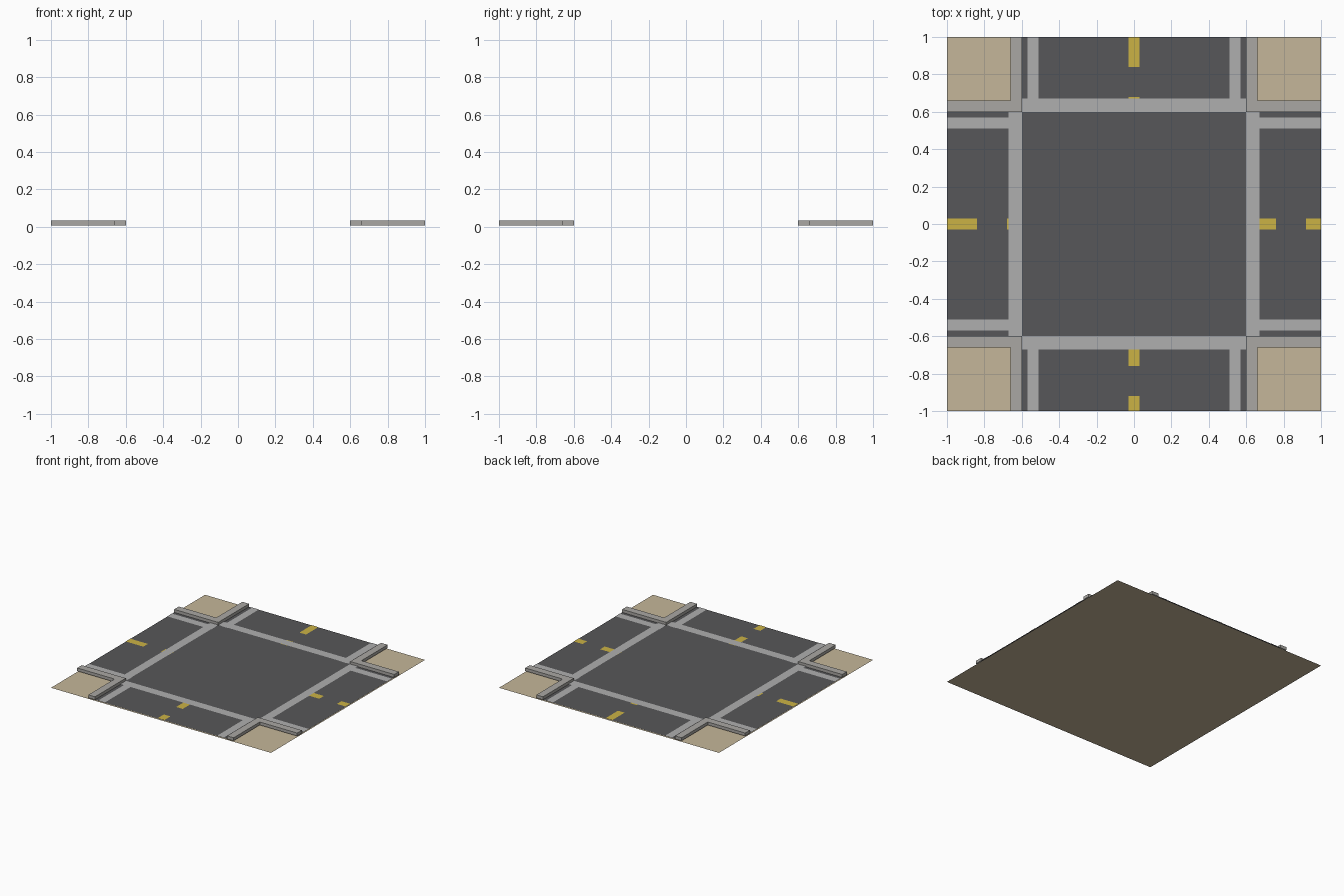
import bpy, bmesh
from mathutils import Matrix
from math import pi

if "Cube" in bpy.data.objects:
    bpy.data.objects.remove(bpy.data.objects["Cube"])


def material(name, rgb):
    m = bpy.data.materials.new(name)
    m.diffuse_color = (*rgb, 1)
    m.use_nodes = True
    m.node_tree.nodes["Principled BSDF"].inputs["Base Color"].default_value = m.diffuse_color
    return m


SAND = material("sand", (0.56, 0.47, 0.32))
ASPHALT = material("asphalt", (0.095, 0.095, 0.10))
PAINT = material("grey_paint", (0.43, 0.43, 0.43))
YELLOW = material("yellow_paint", (0.60, 0.45, 0.06))
CONCRETE = material("concrete", (0.40, 0.39, 0.37))


def rect(x0, x1, y0, y1):
    return [(x0, y0), (x1, y0), (x1, y1), (x0, y1)]


def build(name, outlines, z, mat, turn=0, height=0):
    """Flat outlines at height z, optionally extruded up, turned by quarter turns."""
    bm = bmesh.new()
    for pts in outlines:
        face = bm.faces.new([bm.verts.new((x, y, z)) for x, y in pts])
        if height:
            bottom = face.copy()
            bottom.normal_flip()
            ext = bmesh.ops.extrude_face_region(bm, geom=[face])["geom"]
            tops = [g for g in ext if isinstance(g, bmesh.types.BMVert)]
            bmesh.ops.translate(bm, verts=tops, vec=(0, 0, height))
            bmesh.ops.remove_doubles(bm, verts=bm.verts[:], dist=1e-5)
            bmesh.ops.recalc_face_normals(bm, faces=bm.faces[:])
    bm.transform(Matrix.Rotation(turn * pi / 2, 4, 'Z'))
    me = bpy.data.meshes.new(name)
    bm.to_mesh(me)
    bm.free()
    me.materials.append(mat)
    ob = bpy.data.objects.new(name, me)
    bpy.context.collection.objects.link(ob)
    return ob


HALF = 0.60                      # half width of each road
ROAD_Z, LINE_Z, STOP_Z = 0.008, 0.010, 0.012

# Ground sheet and the middle of the crossing
build("ground", [rect(-1, 1, -1, 1)], 0, SAND)
build("junction", [rect(-HALF, HALF, -HALF, HALF)], ROAD_Z, ASPHALT)

# Centre dashes: two arms carry one phase of the dash pattern, two the other
far_dashes = [rect(-0.03, 0.03, HALF, 0.68), rect(-0.03, 0.03, 0.84, 1)]
near_dashes = [rect(-0.03, 0.03, HALF, 0.76), rect(-0.03, 0.03, 0.92, 1)]

# Corner kerb outline, an L shape
kerb = [(0.60, 0.60), (1, 0.60), (1, 0.66), (0.66, 0.66), (0.66, 1), (0.60, 1)]

# Four arms, starting at the back and turning anticlockwise
for i, arm in enumerate(["back", "left", "front", "right"]):
    build(f"road_{arm}", [rect(-HALF, HALF, HALF, 1)], ROAD_Z, ASPHALT, i)
    build(f"edge_lines_{arm}",
          [rect(-0.57, -0.51, HALF, 1), rect(0.51, 0.57, HALF, 1)], LINE_Z, PAINT, i)
    build(f"centre_dashes_{arm}", far_dashes if i < 2 else near_dashes, LINE_Z, YELLOW, i)
    build(f"stop_line_{arm}", [rect(-HALF, HALF, HALF, 0.67)], STOP_Z, PAINT, i)
    build(f"kerb_{i + 1}", [kerb], 0.008, CONCRETE, i, height=0.025)
